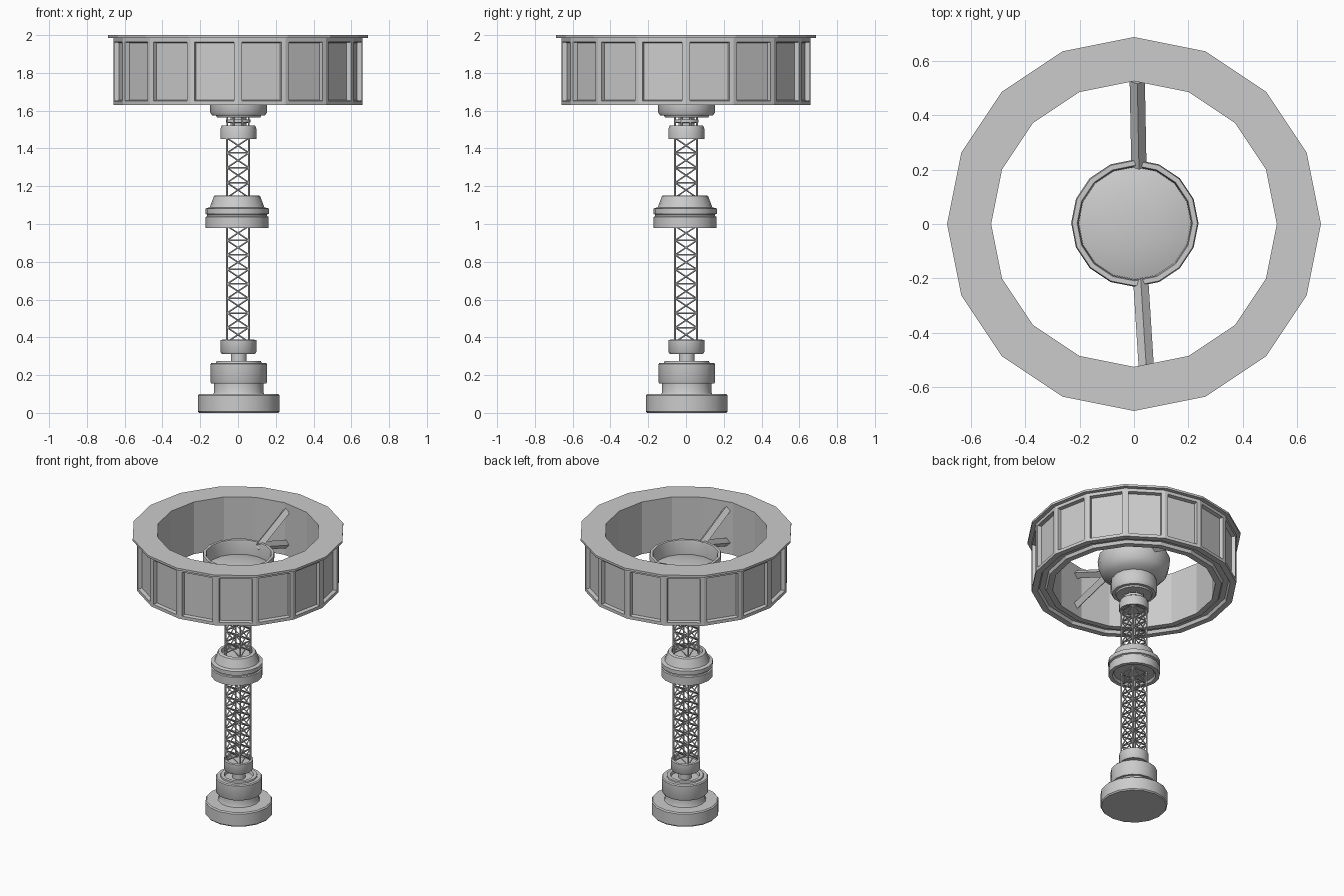
import bpy, bmesh, math
from mathutils import Vector, Matrix

if "Cube" in bpy.data.objects:
    bpy.data.objects.remove(bpy.data.objects["Cube"])

SIDES = 16


def finish(bm, name, smooth=True):
    bmesh.ops.recalc_face_normals(bm, faces=bm.faces)
    me = bpy.data.meshes.new(name)
    bm.to_mesh(me)
    bm.free()
    ob = bpy.data.objects.new(name, me)
    bpy.context.collection.objects.link(ob)
    if smooth:
        bpy.ops.object.select_all(action='DESELECT')
        ob.select_set(True)
        bpy.context.view_layer.objects.active = ob
        bpy.ops.object.shade_smooth_by_angle(angle=math.radians(35))
    return ob


def lathe_bm(profile, closed=False, sides=SIDES):
    """Spin a list of (radius, z) points around the vertical axis."""
    bm = bmesh.new()
    rings = []
    for r, z in profile:
        rings.append([bm.verts.new((r * math.cos(2 * math.pi * i / sides),
                                    r * math.sin(2 * math.pi * i / sides), z))
                      for i in range(sides)])
    pairs = list(zip(rings, rings[1:]))
    if closed:
        pairs.append((rings[-1], rings[0]))
    for a, b in pairs:
        for i in range(sides):
            j = (i + 1) % sides
            bm.faces.new((a[i], a[j], b[j], b[i]))
    bmesh.ops.remove_doubles(bm, verts=bm.verts, dist=1e-5)
    return bm


def lathe(name, profile, offset=0.0):
    ob = finish(lathe_bm(profile), name)
    ob.location = (offset, offset, 0)
    return ob


def bar(bm, a, b, r, n=6):
    a, b = Vector(a), Vector(b)
    d = b - a
    m = Matrix.Translation((a + b) / 2) @ d.to_track_quat('Z', 'Y').to_matrix().to_4x4()
    bmesh.ops.create_cone(bm, cap_ends=True, segments=n, radius1=r, radius2=r,
                          depth=d.length, matrix=m)


# Large habitat ring with a top flange and a channel underneath
bm = lathe_bm([(0.525, 1.63), (0.565, 1.63), (0.575, 1.65), (0.61, 1.65), (0.62, 1.63),
               (0.66, 1.63), (0.66, 1.985), (0.687, 1.985), (0.687, 2.0), (0.525, 2.0)],
              closed=True)
bmesh.ops.recalc_face_normals(bm, faces=bm.faces)
wall = [f for f in bm.faces if abs(f.normal.z) < 0.1 and f.calc_center_median().xy.length > 0.6
        and f.calc_area() > 0.05]
# Recessed window panels on each outer face
bmesh.ops.inset_individual(bm, faces=wall, thickness=0.031)
bmesh.ops.inset_individual(bm, faces=wall, thickness=0.006, depth=-0.025)
finish(bm, "habitat_ring", smooth=False)

# Hub cup with a low dome inside
lathe("hub_cup", [(0, 1.565), (0.115, 1.565), (0.12, 1.575), (0.14, 1.575), (0.15, 1.59),
                  (0.15, 1.665), (0.142, 1.68), (0.18, 1.695), (0.212, 1.725), (0.228, 1.77),
                  (0.234, 1.825), (0.23, 1.84), (0.212, 1.84), (0.208, 1.825), (0.206, 1.74),
                  (0.18, 1.748), (0.13, 1.759), (0.07, 1.766), (0, 1.769)], 0.003)

# Spokes: an upward and a downward beam on each side
bm = bmesh.new()
for s, x0, x1 in ((1, 0.018, 0.012), (-1, 0.025, 0.045)):
    for z in (1.94, 1.71):
        bar(bm, (x0, s * 0.21, 1.82), (x1, s * 0.525, z), 0.028, 4)
finish(bm, "spokes", smooth=False)

# Lattice mast: four rails with crossed braces
bm = bmesh.new()
H = 0.058
corners = [(-H, -H), (H, -H), (H, H), (-H, H)]
for x, y in corners:
    bar(bm, (x, y, 0.33), (x, y, 1.5), 0.006)
for z0, z1, bays in ((0.375, 0.99, 8), (1.14, 1.455, 4)):
    step = (z1 - z0) / bays
    for k in range(bays):
        lo, hi = z0 + k * step, z0 + (k + 1) * step
        for i in range(4):
            a, b = corners[i], corners[(i + 1) % 4]
            bar(bm, (*a, lo), (*b, hi), 0.004)
            bar(bm, (*b, lo), (*a, hi), 0.004)
            bar(bm, (*a, hi), (*b, hi), 0.004)
finish(bm, "lattice_mast", smooth=False)

# Stepped base drum
lathe("base_drum", [(0, 0), (0.21, 0), (0.217, 0.008), (0.217, 0.092), (0.21, 0.1),
                    (0.135, 0.1), (0.13, 0.11), (0.13, 0.155), (0.145, 0.155), (0.15, 0.165),
                    (0.15, 0.258), (0.144, 0.265), (0.12, 0.265), (0.118, 0.274),
                    (0.095, 0.274), (0.09, 0.255), (0, 0.255)], 0.004)
lathe("lower_neck", [(0, 0.25), (0.042, 0.25), (0.042, 0.32), (0, 0.32)], 0.004)

# Collars where the mast meets the base and hub
lathe("lower_collar", [(0, 0.318), (0.085, 0.318), (0.088, 0.312), (0.095, 0.322),
                       (0.095, 0.385), (0.082, 0.388), (0.078, 0.36), (0, 0.36)], 0.002)
lathe("upper_collar", [(0, 1.47), (0.08, 1.47), (0.082, 1.45), (0.095, 1.45), (0.095, 1.505),
                       (0.088, 1.522), (0, 1.522)], 0.002)

# Hub neck with small struts around it
lathe("upper_neck", [(0, 1.515), (0.042, 1.515), (0.042, 1.535), (0.065, 1.537),
                     (0.065, 1.552), (0.042, 1.554), (0.042, 1.57), (0, 1.57)], 0.002)
bm = bmesh.new()
for i in range(8):
    a = math.pi * (i + 0.5) / 4
    x, y = 0.062 * math.cos(a), 0.062 * math.sin(a)
    bar(bm, (x, y, 1.515), (x, y, 1.57), 0.005)
finish(bm, "neck_struts", smooth=False)

# Middle docking drum with a groove and tapered cap
lathe("middle_drum", [(0, 0.995), (0.13, 0.995), (0.14, 0.98), (0.166, 0.98), (0.166, 1.038),
                      (0.158, 1.042), (0.158, 1.05), (0.168, 1.054), (0.168, 1.082),
                      (0.145, 1.088), (0.122, 1.148), (0.115, 1.152), (0.1, 1.152),
                      (0.095, 1.125), (0, 1.125)], -0.005)
